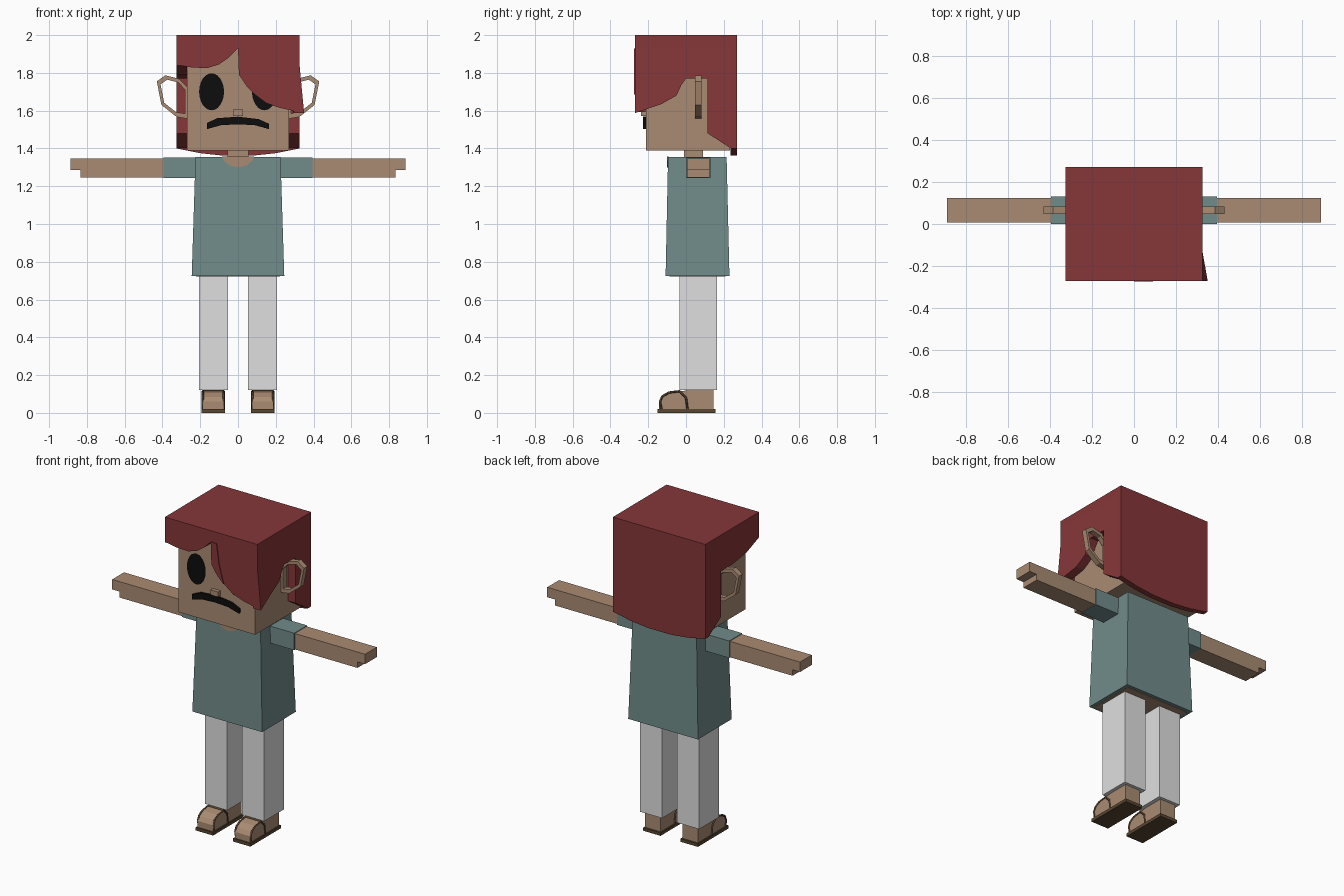
import bpy, bmesh
from mathutils import Vector

cube = bpy.data.objects.get("Cube")
if cube:
    bpy.data.objects.remove(cube, do_unlink=True)


def material(name, rgb):
    m = bpy.data.materials.new(name)
    m.use_nodes = True
    m.diffuse_color = (*rgb, 1)
    m.node_tree.nodes["Principled BSDF"].inputs["Base Color"].default_value = (*rgb, 1)
    return m


SKIN = material("skin", (0.40, 0.26, 0.17))
HAIR = material("red hair", (0.24, 0.038, 0.041))
TEAL = material("teal cloth", (0.165, 0.262, 0.254))
WHITE = material("white cloth", (0.74, 0.74, 0.74))
BLACK = material("black", (0.004, 0.004, 0.004))
BROWN = material("dark leather", (0.10, 0.062, 0.03))


def finish(name, bm, mat):
    bmesh.ops.recalc_face_normals(bm, faces=bm.faces[:])
    mesh = bpy.data.meshes.new(name)
    bm.to_mesh(mesh)
    bm.free()
    mesh.materials.append(mat)
    ob = bpy.data.objects.new(name, mesh)
    bpy.context.collection.objects.link(ob)
    return ob


def place(axis, p, d):
    """Put profile point p at depth d along the axis."""
    return (d, p[0], p[1]) if axis == "x" else (p[0], d, p[1])


def prism(name, pts, axis, a, b, mat):
    bm = bmesh.new()
    face = bm.faces.new([bm.verts.new(place(axis, p, a)) for p in pts])
    ext = bmesh.ops.extrude_face_region(bm, geom=[face])["geom"]
    shift = Vector(place(axis, (0, 0), b - a))
    bmesh.ops.translate(bm, vec=shift, verts=[v for v in ext if isinstance(v, bmesh.types.BMVert)])
    return finish(name, bm, mat)


def block(name, x, y, z, mat, top=None):
    """Box between ranges; top gives different x and y ranges for a taper."""
    tx, ty = top or (x, y)
    bm = bmesh.new()
    bmesh.ops.create_cube(bm, size=1)
    for v in bm.verts:
        rx, ry = (tx, ty) if v.co.z > 0 else (x, y)
        v.co = (rx[v.co.x > 0], ry[v.co.y > 0], z[v.co.z > 0])
    return finish(name, bm, mat)


def ring(name, pts, axis, a, b, keep, mat):
    """Flat closed band whose hole is the outline scaled about its centre."""
    c = sum((Vector(p) for p in pts), Vector((0, 0))) / len(pts)
    inner = [c.lerp(Vector(p), keep) for p in pts]
    bm = bmesh.new()
    loops = [[bm.verts.new(place(axis, p, d)) for p in path]
             for path, d in ((pts, a), (pts, b), (inner, b), (inner, a))]
    for i in range(len(pts)):
        j = (i + 1) % len(pts)
        for k in range(4):
            m = loops[(k + 1) % 4]
            bm.faces.new((loops[k][i], loops[k][j], m[j], m[i]))
    return finish(name, bm, mat)


def cord(name, pts, radius, mat):
    cu = bpy.data.curves.new(name, "CURVE")
    cu.dimensions = "3D"
    cu.bevel_depth = radius
    cu.bevel_resolution = 0
    cu.use_fill_caps = True
    sp = cu.splines.new("POLY")
    sp.points.add(len(pts) - 1)
    for q, p in zip(sp.points, pts):
        q.co = (*p, 1)
    cu.materials.append(mat)
    bpy.context.collection.objects.link(bpy.data.objects.new(name, cu))


def flip(pts, s):
    return [(s * x, z) for x, z in pts]


# Head, neck and face
block("head", (-0.27, 0.27), (-0.213, 0.234), (1.39, 1.95), SKIN)
block("neck", (-0.055, 0.055), (-0.01, 0.09), (1.3, 1.4), SKIN)
block("nose", (-0.026, 0.026), (-0.237, -0.2), (1.573, 1.605), SKIN)
mouth = [(-0.165, 1.502), (-0.165, 1.535), (-0.11, 1.56), (0, 1.568), (0.11, 1.555),
         (0.165, 1.53), (0.165, 1.502), (0.09, 1.523), (0, 1.528), (-0.09, 1.523)]
prism("mouth", mouth, "y", -0.228, -0.21, BLACK)
for s, side in ((1, "left"), (-1, "right")):
    bm = bmesh.new()
    bmesh.ops.create_circle(bm, cap_ends=True, segments=24, radius=1)
    for v in bm.verts:
        v.co = (0.14 * s + 0.066 * v.co.x, -0.218, 1.70 + 0.098 * v.co.y)
    finish(side + "_eye", bm, BLACK)

# Ears as open loops
ear = [(0.43, 1.755), (0.385, 1.787), (0.31, 1.768), (0.265, 1.72),
       (0.265, 1.557), (0.325, 1.567), (0.405, 1.63)]
for s, side in ((1, "left"), (-1, "right")):
    ring(side + "_ear", flip(ear, s), "y", 0.048, 0.082, 0.78, SKIN)

# Hair: cap, fringe, back and two side panels
block("hair_cap", (-0.325, 0.325), (-0.27, 0.27), (1.94, 2.0), HAIR)
fringe = [(-0.325, 2), (-0.325, 1.842), (-0.24, 1.828), (-0.16, 1.826), (-0.1, 1.845),
          (-0.05, 1.88), (0, 1.93), (0.005, 1.79), (0.045, 1.73), (0.09, 1.685),
          (0.15, 1.64), (0.22, 1.615), (0.322, 1.593), (0.322, 2)]
prism("hair_fringe", fringe, "y", -0.269, -0.214, HAIR)
strand = [(0, 1.93), (0.005, 1.79), (0.045, 1.73), (0.09, 1.685), (0.058, 1.8), (0.04, 1.93)]
prism("hair_strand", strand, "y", -0.274, -0.26, HAIR)
back = [(-0.325, 2), (-0.325, 1.4), (-0.2, 1.375), (-0.08, 1.362),
        (0.08, 1.362), (0.2, 1.375), (0.325, 1.4), (0.325, 2)]
prism("hair_back", back, "y", 0.235, 0.27, HAIR)
sideburn = [(0, 1.77), (0.115, 1.77), (0.115, 1.48), (0.235, 1.402), (0.269, 1.4), (0.269, 2)]
left = [(-0.27, 2), (-0.27, 1.85), (-0.27, 1.587), (-0.13, 1.635), (-0.05, 1.68), (-0.025, 1.735)]
flare = prism("hair_left_side", left + sideburn, "x", 0.271, 0.325, HAIR)
for v in flare.data.vertices:
    if v.co.y < -0.2 and v.co.z < 1.7:
        v.co.x += 0.025
right = [(-0.27, 2), (-0.27, 1.84), (-0.14, 1.79)]
prism("hair_right_side", right + sideburn, "x", -0.325, -0.271, HAIR)

# Shirt with neckline, and the body showing inside the hem
block("shirt", (-0.245, 0.245), (-0.108, 0.23), (0.725, 1.355), TEAL,
      ((-0.225, 0.225), (-0.095, 0.215)))
block("body_underside", (-0.222, 0.222), (-0.087, 0.209), (0.722, 0.73), SKIN)
neckline = [(-0.085, 1.357), (-0.075, 1.335), (-0.045, 1.31), (0, 1.3),
            (0.045, 1.31), (0.075, 1.335), (0.085, 1.357)]
prism("neckline", neckline, "y", -0.1, -0.093, SKIN)

# Arms, legs and sandalled feet
arm = [(0.38, 1.247), (0.835, 1.247), (0.835, 1.285), (0.888, 1.285), (0.888, 1.348), (0.38, 1.348)]
toe = [(0.01, 0.018), (0.01, 0.118), (-0.035, 0.116), (-0.09, 0.106),
       (-0.125, 0.085), (-0.142, 0.06), (-0.142, 0.018)]
strap = [(0.008, 0.018), (0, 0.08), (-0.035, 0.115), (-0.09, 0.108),
         (-0.125, 0.088), (-0.138, 0.06), (-0.13, 0.018)]
for s, side in ((1, "left"), (-1, "right")):
    def span(a, b):
        return tuple(sorted((s * a, s * b)))
    block(side + "_sleeve", span(0.2, 0.395), (0, 0.13), (1.244, 1.352), TEAL)
    prism(side + "_arm", flip(arm, s), "y", 0.006, 0.124, SKIN)
    block(side + "_leg", span(0.053, 0.207), (-0.034, 0.164), (0.12, 0.75), WHITE)
    block(side + "_heel", span(0.077, 0.185), (0, 0.145), (0.018, 0.125), SKIN)
    prism(side + "_toes", toe, "x", s * 0.077, s * 0.185, SKIN)
    block(side + "_sole", span(0.07, 0.192), (-0.15, 0.155), (0, 0.02), BROWN)
    for x in (0.076, 0.186):
        cord(side + "_side_strap", [(s * x, y, z) for y, z in strap], 0.006, BROWN)
    cord(side + "_cross_strap", [(s * 0.076, -0.035, 0.115), (s * 0.186, -0.035, 0.115)], 0.007, BROWN)
